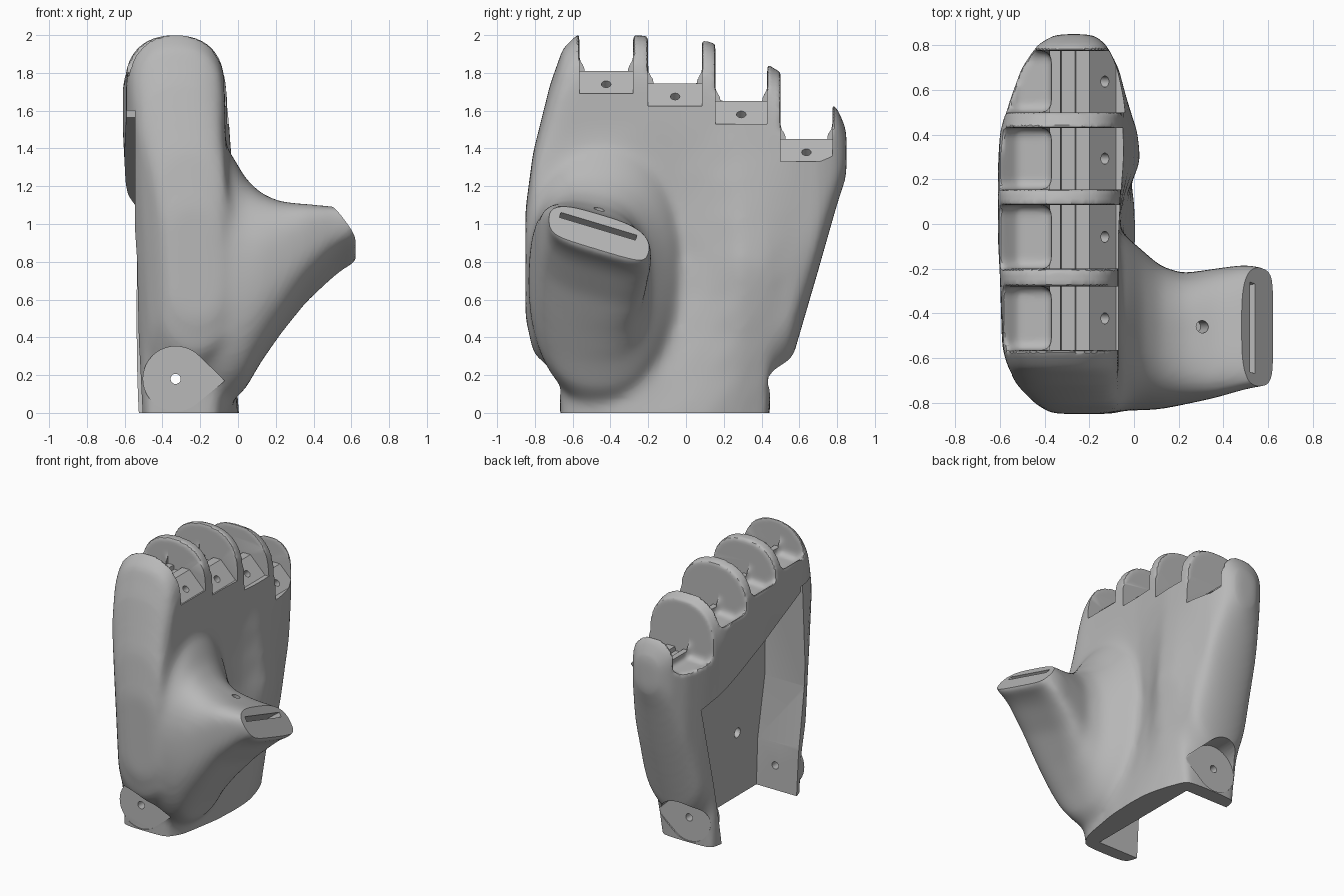
import bpy, bmesh, math
from mathutils import Matrix, Vector

if "Cube" in bpy.data.objects:
    bpy.data.objects.remove(bpy.data.objects["Cube"])

grey = bpy.data.materials.new("matte grey")
grey.use_nodes = True
GREY = (0.48, 0.48, 0.48, 1)
grey.diffuse_color = GREY
grey.node_tree.nodes["Principled BSDF"].inputs["Base Color"].default_value = GREY


def add_object(name, bm):
    bmesh.ops.recalc_face_normals(bm, faces=bm.faces)
    mesh = bpy.data.meshes.new(name)
    bm.to_mesh(mesh)
    bm.free()
    obj = bpy.data.objects.new(name, mesh)
    bpy.context.collection.objects.link(obj)
    mesh.materials.append(grey)
    return obj


def loft(name, rings, round_caps=0):
    """Skin equal rings of points and close both ends."""
    bm = bmesh.new()
    loops = [[bm.verts.new(p) for p in ring] for ring in rings]
    caps = [bm.faces.new(loops[0]), bm.faces.new(loops[-1])]
    n = len(loops[0])
    for a, b in zip(loops, loops[1:]):
        for i in range(n):
            bm.faces.new((a[i], a[(i + 1) % n], b[(i + 1) % n], b[i]))
    bmesh.ops.recalc_face_normals(bm, faces=bm.faces)
    if round_caps:
        edges = {e for f in caps for e in f.edges}
        bmesh.ops.bevel(bm, geom=list(edges), offset=round_caps, segments=4,
                        profile=0.5, affect='EDGES', clamp_overlap=True)
    return add_object(name, bm)


def prism(name, xz, y0, y1, round_caps=0):
    return loft(name, [[(x, y, z) for x, z in xz] for y in (y0, y1)], round_caps)


def box(name, size, matrix):
    bm = bmesh.new()
    bmesh.ops.create_cube(bm, size=1, matrix=matrix @ Matrix.Diagonal((*size, 1)))
    return add_object(name, bm)


def rod(name, centre, direction, radius, length):
    rot = Vector(direction).to_track_quat('Z', 'Y').to_matrix().to_4x4()
    bm = bmesh.new()
    bmesh.ops.create_cone(bm, cap_ends=True, segments=20, radius1=radius, radius2=radius,
                          depth=length, matrix=Matrix.Translation(centre) @ rot)
    return add_object(name, bm)


def modify(obj, kind, **settings):
    mod = obj.modifiers.new(kind, kind)
    for key, value in settings.items():
        setattr(mod, key, value)
    with bpy.context.temp_override(object=obj, active_object=obj, selected_objects=[obj]):
        bpy.ops.object.modifier_apply(modifier=mod.name)


def combine(obj, other, operation='DIFFERENCE', solver='MANIFOLD'):
    modify(obj, 'BOOLEAN', operation=operation, object=other, solver=solver)
    bpy.data.objects.remove(other)


def soften(obj, voxel, repeats):
    modify(obj, 'REMESH', mode='VOXEL', voxel_size=voxel, use_smooth_shade=True)
    modify(obj, 'SMOOTH', factor=0.5, iterations=repeats)


def power(v, p):
    return math.copysign(abs(v) ** p, v)


# Palm: capsule sections (y, bottom, top, back, then front at wrist, palm and fingers)
STATIONS = [(-.85, .5, 1.08, -.4, -.08, -.08, -.12), (-.81, .32, 1.38, -.46, -.06, -.02, -.08),
            (-.72, .2, 1.74, -.53, -.1, 0, -.08), (-.67, .12, 1.88, -.55, -.1, 0, -.07),
            (-.655, -.3, 1.93, -.56, -.12, 0, -.07), (-.56, -.3, 2.02, -.59, -.06, 0, -.07),
            (-.24, -.3, 2.0, -.6, 0, -.06, -.07), (-.05, -.3, 1.98, -.61, .01, -.09, -.07),
            (.12, -.3, 1.97, -.61, 0, -.04, -.06), (.28, -.3, 1.9, -.61, -.04, .035, -.05),
            (.425, -.3, 1.86, -.6, -.1, .02, -.05), (.45, .12, 1.83, -.59, -.1, .01, -.05),
            (.56, .27, 1.78, -.56, -.08, -.03, -.05), (.7, .75, 1.69, -.51, -.05, -.06, -.08),
            (.8, 1.1, 1.62, -.44, -.1, -.12, -.12), (.85, 1.25, 1.5, -.36, -.18, -.18, -.18)]


def palm_ring(y, low, high, back, wrist, mid, top):
    r = min((mid - back) / 2, (high - low) / 2)
    arc = [math.pi * i / 15 for i in range(16)]
    side = [low + r + (high - low - 2 * r) * i / 8 for i in range(1, 8)]
    outline = [((1 + power(math.cos(a), .85)) / 2, high - r + r * math.sin(a) ** .85 if 0 < a < 3.14
                else high - r) for a in arc]
    outline += [(0, z) for z in reversed(side)]
    outline += [((1 - math.cos(a)) / 2, low + r - r * math.sin(a)) for a in arc]
    outline += [(1, z) for z in side]
    ring = []
    for u, z in outline:
        t = max(0, min(1, z / 1.5))
        x0 = back + .08 * (1 - t)
        x1 = wrist + (mid - wrist) * min(1, 2 * t) + (top - mid) * max(0, 2 * t - 1)
        ring.append((x0 + (x1 - x0) * u, y, z))
    return ring


palm = loft("palm", [palm_ring(*s) for s in STATIONS])

# Thumb stump: sloping rounded sections from palm to tip (x, bottom, top, outer y, inner y)
THUMB = [(-.32, .12, 1.4, -.78, -.1), (-.12, .03, 1.44, -.83, 0), (-.04, .05, 1.38, -.835, -.05),
         (.04, .12, 1.25, -.835, -.12), (.12, .25, 1.18, -.83, -.19), (.22, .39, 1.14, -.81, -.22),
         (.36, .57, 1.12, -.78, -.2), (.5, .71, 1.1, -.74, -.18), (.56, .76, 1.09, -.73, -.19),
         (.63, .8, 1.06, -.72, -.21)]


def thumb_ring(x, low, high, y0, y1):
    reach = max(0, min(1, x / .4))
    slope, sharp = .3 * reach, .9 - .35 * reach
    hy = (y1 - y0) / 2
    hz = (high - low) / 2 - .6 * slope * hy
    ring = []
    for i in range(40):
        a = 2 * math.pi * i / 40
        dy = hy * power(math.cos(a), sharp)
        ring.append((x, (y0 + y1) / 2 + dy,
                     (low + high) / 2 + hz * power(math.sin(a), sharp) - slope * dy))
    return ring


combine(palm, loft("thumb", [thumb_ring(*s) for s in THUMB]), 'UNION', 'EXACT')
soften(palm, .024, 14)

# Finger slots: rounded scoops at the back of each knuckle
SLOTS = [(-.565, -.28, 1.81), (-.2, .085, 1.745), (.155, .43, 1.65), (.5, .775, 1.45)]
for y0, y1, b in SLOTS:
    scoop = [(-.37, b - .05), (-.52, b - .06), (-.62, b + .02), (-.9, b + .05),
             (-.9, b + .9), (.3, b + .9), (.3, b + .03), (-.37, b + .03)]
    combine(palm, prism("scoop", scoop, y0, y1, .07))
soften(palm, .015, 3)

# Hinge seats with a grooved ridge, sloping face and cord hole
for y0, y1, b in SLOTS:
    seat = [(.3, b - .12), (-.08, b - .12), (-.2, b), (-.26, b), (-.265, b - .03), (-.325, b - .03),
            (-.33, b), (-.375, b), (-.375, b + .1), (.3, b + .1)]
    combine(palm, prism("seat_cut", seat, y0, y1))
    combine(palm, rod("cord_hole", (-.16, (y0 + y1) / 2, b - .1), (1, 0, 1), .025, .2))

# Open back: deep cavity between the two side walls
OPENING = [(-.57, -.2), (-.57, .35), (-.62, .8), (-.58, 1.6), (.58, 1.08), (.29, -.2)]
cavity = loft("cavity", [[(-1, y, z) for y, z in OPENING],
                         [(-.17 - .05 * max(0, z), y, z) for y, z in OPENING]])
combine(palm, cavity)
combine(palm, box("rim_cut", (.4, .5, 1.75), Matrix.Translation((-.745, -.75, .725))))
combine(palm, box("wrist_cut", (3, 3, 1), Matrix.Translation((0, 0, -.5))))

# Wrist pivots: flat round pockets with a pointed stop, on both sides
PIVOT = Vector((-.33, .18))
drop = [(PIVOT.x + .175 * math.cos(a), PIVOT.y + .172 * math.sin(a))
        for a in (math.radians(45 + 270 * i / 30) for i in range(31))]
drop.append((-.07, .17))
for side, face, inner in ((-1, -.66, -.57), (1, .435, .33)):
    combine(palm, prism("pocket", drop, face, face + side * .5))
    combine(palm, prism("pivot_pad", drop[:-1], face, inner), 'UNION')
    combine(palm, rod("pivot_hole", (PIVOT.x, face, PIVOT.y), (0, 1, 0), .027, .5))

# Thumb tip: flat slanted face with a hinge slot sunk into it
normal = Vector((.8, .18, .6)).normalized()
along = Vector((0, 1, -.3)).normalized()
frame = Matrix((along.cross(normal), along, normal)).transposed().to_4x4()
tip = Vector((.555, -.465, .955))
combine(palm, box("tip_cut", (.6, 1, .4), Matrix.Translation(tip + normal * .2) @ frame))
slot_at = tip + Vector((-.025, 0, .033)) - normal * .04
combine(palm, box("thumb_slot", (.035, .42, .2), Matrix.Translation(slot_at) @ frame))
combine(palm, rod("thumb_cord_hole", (.3, -.46, 1.05), (.2, 0, 1), .028, .3))
combine(palm, rod("palm_cord_hole", (-.2, -.32, .48), (1, 0, .3), .035, .25))

# Smooth skin with crisp cut edges
bpy.ops.object.select_all(action='DESELECT')
palm.select_set(True)
bpy.context.view_layer.objects.active = palm
bpy.ops.object.shade_smooth_by_angle(angle=math.radians(35))
